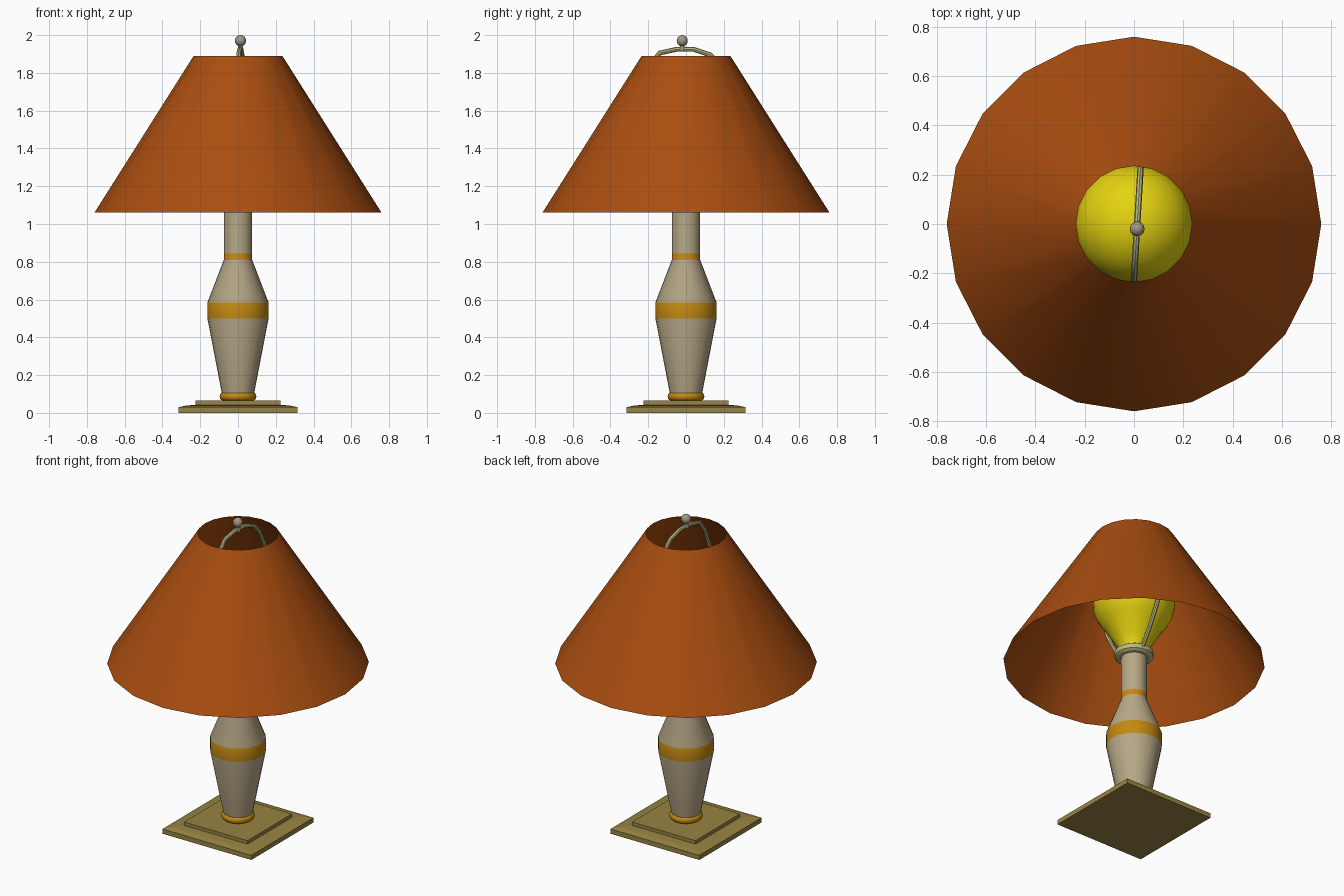
import bpy, bmesh, math
from mathutils import Vector

if "Cube" in bpy.data.objects:
    bpy.data.objects.remove(bpy.data.objects["Cube"])


def material(name, rgb):
    m = bpy.data.materials.new(name)
    m.diffuse_color = (*rgb, 1)
    m.use_nodes = True
    m.node_tree.nodes["Principled BSDF"].inputs["Base Color"].default_value = m.diffuse_color
    return m


SHADE = material("burnt orange", (0.40, 0.075, 0.005))
CREAM = material("cream ceramic", (0.47, 0.39, 0.24))
GOLD = material("gold", (0.55, 0.25, 0.006))
BRASS = material("old brass", (0.31, 0.23, 0.055))
HARP = material("pale olive metal", (0.48, 0.48, 0.22))
BULB = material("yellow glass", (0.78, 0.65, 0.005))
KNOB = material("grey knob", (0.36, 0.31, 0.24))


def finish(name, bm, mats, smooth):
    me = bpy.data.meshes.new(name)
    bm.to_mesh(me)
    bm.free()
    for m in mats:
        me.materials.append(m)
    ob = bpy.data.objects.new(name, me)
    bpy.context.collection.objects.link(ob)
    if smooth:
        bpy.ops.object.select_all(action='DESELECT')
        ob.select_set(True)
        bpy.context.view_layer.objects.active = ob
        bpy.ops.object.shade_smooth_by_angle(angle=math.radians(smooth))
    return ob


def lathe(name, profile, mats, n=20, turn=0.0, smooth=30, caps=True, rule=None):
    """Turn (radius, z) points, listed bottom to top, around the z axis."""
    bm = bmesh.new()
    rings = [[bm.verts.new((r * math.cos(turn + math.tau * i / n),
                            r * math.sin(turn + math.tau * i / n), z))
              for i in range(n)] for r, z in profile]
    for a, b in zip(rings, rings[1:]):
        for i in range(n):
            j = (i + 1) % n
            f = bm.faces.new((a[i], a[j], b[j], b[i]))
            if rule:
                f.material_index = rule(f.calc_center_median().z)
    if caps:
        bm.faces.new(rings[0][::-1])
        bm.faces.new(rings[-1])
    return finish(name, bm, mats, smooth)


# Square stepped base
R2 = math.sqrt(2)
lathe("square_base",
      [(w * R2, z) for w, z in [(.315, 0), (.315, .03), (.28, .038), (.225, .043),
                                (.225, .065)]],
      [BRASS], n=4, turn=math.pi / 4, smooth=0)

# Rounded gold foot ring
lathe("foot_ring",
      [(.075 + .022 * math.sin(t), .087 - .023 * math.cos(t))
       for t in [math.pi * k / 8 for k in range(9)]], [GOLD], n=24, smooth=60)

# Turned body with two gold bands
lathe("body",
      [(.085, .10), (.162, .50), (.162, .585), (.075, .81), (.075, .845), (.075, 1.11)],
      [CREAM, GOLD], n=24, smooth=35,
      rule=lambda z: int(.5 < z < .585 or .81 < z < .845))

# Collar that carries the harp
lathe("harp_collar", [(.098, 1.09), (.113, 1.10), (.113, 1.13), (.098, 1.14)],
      [HARP], n=20)

# Bulb: flared neck running into a sphere
C, R = 1.465, .24
bulb = [(.085, 1.13), (.092, 1.17), (.12, 1.21)]
bulb += [(R * math.cos(a), C + R * math.sin(a))
         for a in [math.radians(d) for d in range(-45, 90, 11)]]
lathe("bulb", bulb + [(.004, C + R)], [BULB], n=24, smooth=60)

# Open conical shade
lathe("lamp_shade", [(.76, 1.06), (.235, 1.89)], [SHADE], n=20, caps=False)

# Bent-wire harp, leaning slightly in x
path = [(-.10, 1.12), (-.17, 1.22), (-.24, 1.34), (-.275, 1.47), (-.268, 1.60),
        (-.235, 1.73), (-.19, 1.84), (-.14, 1.905), (-.05, 1.925), (.04, 1.925),
        (.13, 1.895), (.18, 1.84), (.235, 1.73), (.268, 1.60), (.275, 1.47),
        (.24, 1.34), (.17, 1.22), (.10, 1.12)]
bm = bmesh.new()
pts = [Vector((.013 + .06 * y, y, z)) for y, z in path]
rings = []
for k, p in enumerate(pts):
    d = (pts[min(k + 1, len(pts) - 1)] - pts[max(k - 1, 0)]).normalized()
    u = Vector((1, 0, 0))
    u = (u - d * u.dot(d)).normalized()
    v = d.cross(u)
    rings.append([bm.verts.new(p + .013 * (u * math.cos(t) + v * math.sin(t)))
                  for t in [math.tau * i / 8 for i in range(8)]])
for a, b in zip(rings, rings[1:]):
    for i in range(8):
        bm.faces.new((a[i], a[(i + 1) % 8], b[(i + 1) % 8], b[i]))
bm.faces.new(rings[0][::-1])
bm.faces.new(rings[-1])
finish("harp", bm, [HARP], 40)

# Finial: tapered stem and round knob
stem = lathe("finial_stem", [(.018, 1.915), (.010, 1.95)], [KNOB], n=12)
knob = lathe("finial_knob",
             [(max(.002, .03 * math.sin(t)), 1.97 - .03 * math.cos(t))
              for t in [math.pi * k / 8 for k in range(9)]], [KNOB], n=14, smooth=60)
for ob in (stem, knob):
    ob.location = (.013, -.02, 0)
